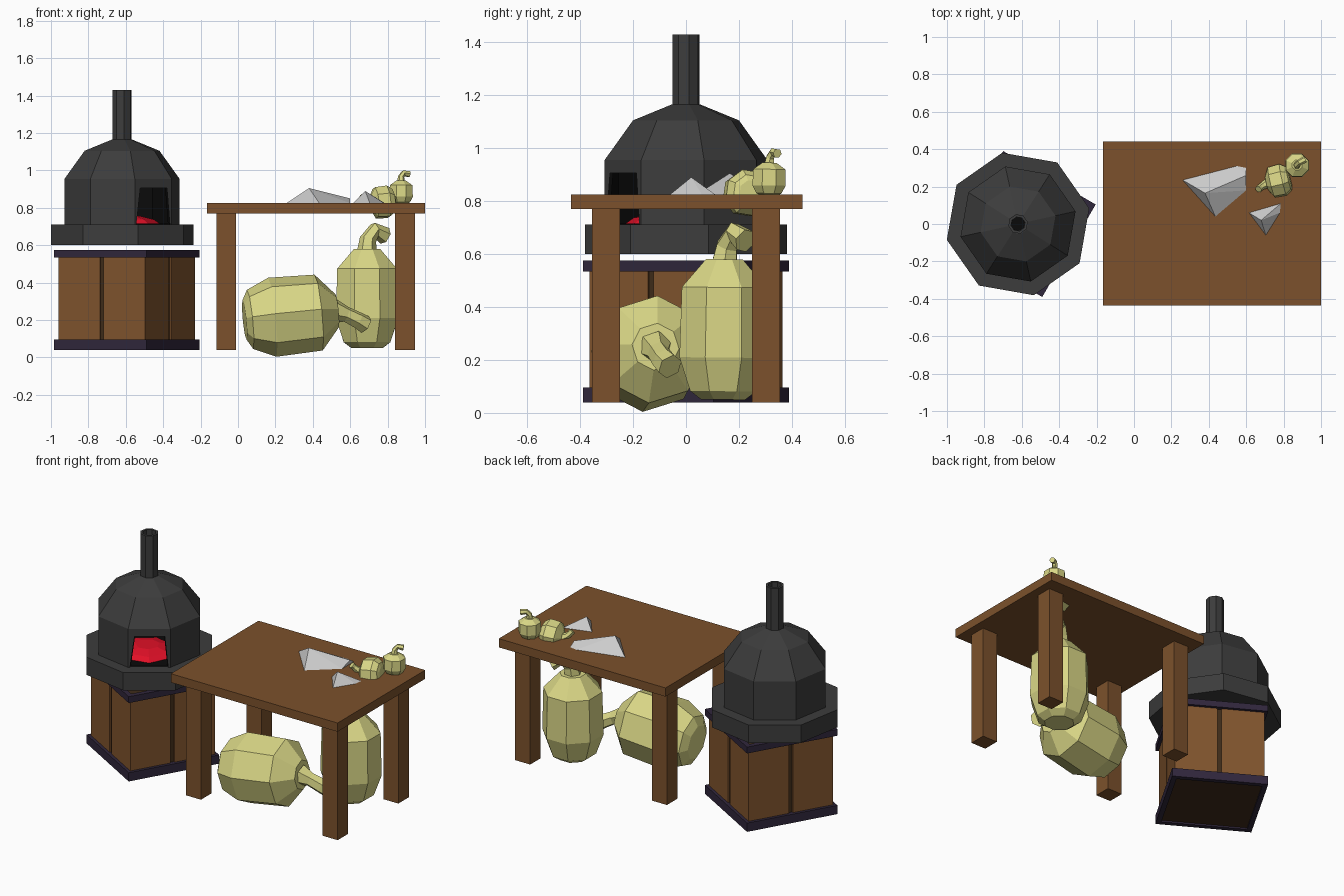
import bpy, bmesh
from math import sin, cos, pi, radians
from mathutils import Vector, Matrix

if "Cube" in bpy.data.objects:
    bpy.data.objects.remove(bpy.data.objects["Cube"])


def material(name, r, g, b):
    m = bpy.data.materials.new(name)
    m.diffuse_color = (r, g, b, 1)
    m.use_nodes = True
    m.node_tree.nodes["Principled BSDF"].inputs["Base Color"].default_value = m.diffuse_color
    return m


WOOD = material("wood", .20, .083, .025)
CRATE = material("crate_wood", .22, .09, .027)
GAP = material("dark_wood", .05, .025, .01)
TRIM = material("purple_trim", .03, .02, .045)
IRON = material("iron", .045, .045, .045)
SOOT = material("soot", .003, .003, .003)
COAL = material("coal", .75, .005, .02)
SKIN = material("gourd_skin", .70, .68, .24)


def finish(name, bm, mat=None, recalc=True):
    if recalc:
        bmesh.ops.recalc_face_normals(bm, faces=bm.faces)
    me = bpy.data.meshes.new(name)
    bm.to_mesh(me)
    bm.free()
    ob = bpy.data.objects.new(name, me)
    bpy.context.collection.objects.link(ob)
    if mat:
        me.materials.append(mat)
    return ob


def box(name, lo, hi, mat, xf=Matrix()):
    lo, hi = Vector(lo), Vector(hi)
    bm = bmesh.new()
    bmesh.ops.create_cube(bm, size=1, matrix=xf @ Matrix.Translation((lo + hi) / 2)
                          @ Matrix.Diagonal((*(hi - lo), 1)))
    return finish(name, bm, mat)


def ring(bm, c, r, rot, n, phase):
    return [bm.verts.new(Vector(c) + rot @ Vector((r * cos(phase + 2 * pi * i / n),
            r * sin(phase + 2 * pi * i / n), 0))) for i in range(n)]


def loft(name, path, mat, n=8, phase=0.0, caps=True, axis=None):
    """Skin rings (centre, radius) along a path; a fixed axis keeps rings parallel."""
    bm = bmesh.new()
    up, rot, rings = Vector((0, 0, 1)), Matrix.Identity(3), []
    for i, (c, r) in enumerate(path):
        a, b = path[max(i - 1, 0)][0], path[min(i + 1, len(path) - 1)][0]
        t = (axis or (Vector(b) - Vector(a))).normalized()
        rot = up.rotation_difference(t).to_matrix() @ rot
        up = t
        rings.append(ring(bm, c, r, rot, n, phase))
    for p, q in zip(rings, rings[1:]):
        for i in range(n):
            j = (i + 1) % n
            bm.faces.new((p[i], p[j], q[j], q[i]))
    if caps:
        bm.faces.new(rings[0][::-1])
        bm.faces.new(rings[-1])
    return finish(name, bm, mat)


def hull(name, pts):
    bm = bmesh.new()
    for p in pts:
        bm.verts.new(p)
    bmesh.ops.convex_hull(bm, input=bm.verts[:])
    return finish(name, bm)


# Crate under the oven: inner box, split planks, top and bottom frames
xf0 = Matrix.Translation((-.595, 0, 0)) @ Matrix.Rotation(radians(-30), 4, 'Z')
box("crate_core", (-.257, -.257, .05), (.257, .257, .55), GAP, xf0)
for k in range(4):
    xf = xf0 @ Matrix.Rotation(k * pi / 2, 4, 'Z')
    box(f"crate_plank_{k}a", (-.267, -.267, .085), (-.012, -.25, .535), CRATE, xf)
    box(f"crate_plank_{k}b", (.012, -.267, .085), (.267, -.25, .535), CRATE, xf)
    for nm, z0, z1 in (("bottom", .04, .095), ("top", .535, .575)):
        box(f"crate_{nm}_frame_{k}", (-.2855, -.2855, z0), (.2855, -.255, z1), TRIM, xf)

# Oven slab and chimney
OX, PH = -.62, radians(12.5)
loft("oven_slab", [((OX, 0, .60), .39), ((OX, 0, .712), .39)], IRON, phase=PH)
loft("chimney", [((OX, 0, 1.15), .053), ((OX, 0, 1.43), .053), ((OX, 0, 1.43), .038),
                 ((OX, 0, 1.2), .036)], IRON, phase=PH, axis=Vector((0, 0, 1)))
loft("chimney_soot", [((OX, 0, 1.20), .034), ((OX, 0, 1.3), .037)], SOOT, phase=PH)


# Domed oven with a trapezoid mouth on one side
def dome(name, k, mat, flip):
    bm = bmesh.new()
    rs = [ring(bm, (OX, 0, z), r * k, Matrix.Identity(3), 8, PH)
          for z, r in ((.71, .315), (.955, .315), (1.105 * (.5 + k / 2), .205),
                       (1.165 * (.5 + k / 2), .055))]
    for lvl in range(3):
        for i in range(8):
            j = (i + 1) % 8
            a, b, c, d = rs[lvl][i], rs[lvl][j], rs[lvl + 1][j], rs[lvl + 1][i]
            if lvl == 0 and i == 6:
                pt = lambda u, v: bm.verts.new(a.co.lerp(b.co, u) + v * (d.co - a.co))
                e, f, g, h = pt(.04, 0), pt(.15, .8), pt(.87, .8), pt(.95, 0)
                bm.faces.new((a, e, f, d))
                bm.faces.new((d, f, g, c))
                bm.faces.new((g, h, b, c))
            else:
                bm.faces.new((a, b, c, d))
    bm.faces.new(rs[3])
    if flip:
        bmesh.ops.reverse_faces(bm, faces=bm.faces)
    return finish(name, bm, mat, recalc=False)


dome("oven_dome", 1, IRON, False)
dome("oven_lining", .96, SOOT, True)
loft("oven_floor", [((OX, 0, .711), .30), ((OX, 0, .715), .30)], SOOT, phase=PH)
loft("coals", [((-.59, -.06, .71), .18), ((-.59, -.06, .738), .14),
               ((-.59, -.06, .755), .07)], COAL, n=7)

# Table
box("table_top", (-.165, -.435, .77), (1, .44, .825), WOOD)
for i, x in enumerate((-.115, .84)):
    for j, y in enumerate((-.355, .25)):
        box(f"table_leg_{i}{j}", (x, y, .04), (x + .105, y + .105, .775), WOOD)

# Metal shards on the table
hull("large_shard", [(.26, .235, .825), (.435, .04, .825), (.60, .18, .825), (.60, .30, .825),
                     (.55, .31, .825), (.38, .165, .905), (.60, .26, .85)])
hull("small_shard", [(.615, .06, .825), (.785, .11, .825), (.78, .06, .825), (.705, -.06, .825),
                     (.68, .02, .89)])


# Gourds: faceted body along an axis, bent stem at the end
def gourd(name, start, end, r, stem, phase=0.0):
    s, e = Vector(start), Vector(end)
    prof = ((0, .50), (.06, .75), (.30, 1), (.80, .96), (1, .42))
    loft(name + "_body", [(s.lerp(e, t), r * k) for t, k in prof], SKIN,
         phase=phase, axis=e - s)
    loft(name + "_stem", [(s.lerp(e, .97), r * .3)] + stem, SKIN, n=6)


gourd("standing_gourd", (.69, .14, .05), (.69, .145, .58), .18,
      [((.695, .155, .63), .045), ((.73, .185, .68), .042), ((.785, .225, .65), .048)], pi / 8)
gourd("lying_gourd", (.035, -.16, .20), (.53, -.115, .25), .213,
      [((.58, -.105, .23), .042), ((.64, -.085, .20), .045), ((.68, -.06, .175), .05)], 0)
gourd("small_standing_gourd", (.872, .313, .822), (.872, .315, .945), .068,
      [((.872, .318, .965), .017), ((.885, .33, .985), .016), ((.915, .345, .98), .018)], pi / 8)
gourd("small_lying_gourd", (.835, .245, .835), (.71, .215, .825), .09,
      [((.69, .205, .835), .02), ((.675, .195, .85), .018), ((.665, .185, .865), .02)], 0)
